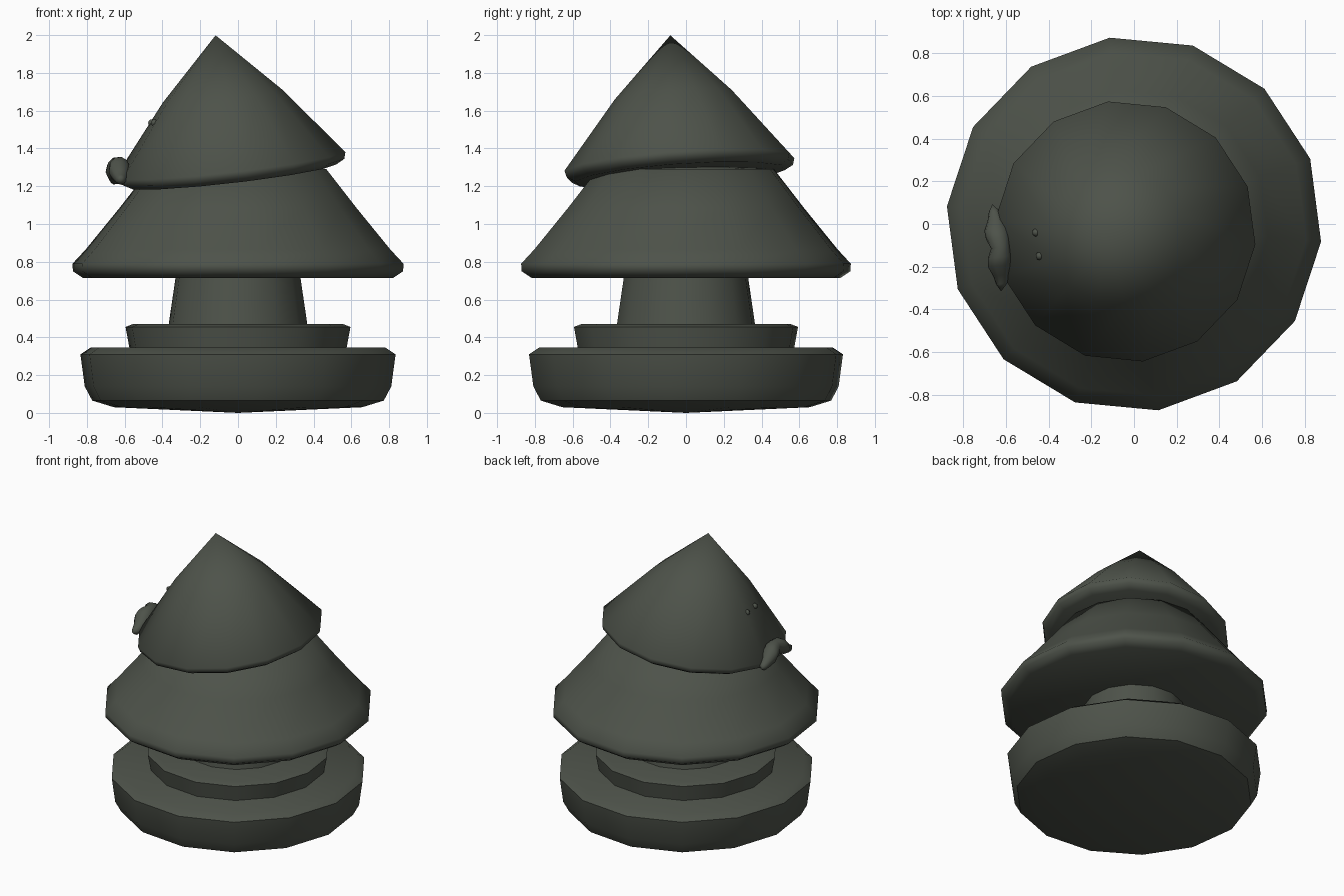
import bpy, bmesh, math
from mathutils import Vector

cube = bpy.data.objects.get("Cube")
if cube:
    bpy.data.objects.remove(cube)

SIDES = 14
TURN = math.radians(-5.4)

paint = bpy.data.materials.new("dark_grey_green")
colour = (0.075, 0.085, 0.068, 1)
paint.use_nodes = True
paint.diffuse_color = colour
paint.node_tree.nodes["Principled BSDF"].inputs["Base Color"].default_value = colour


def finish(name, bm, angle):
    bmesh.ops.recalc_face_normals(bm, faces=bm.faces)
    mesh = bpy.data.meshes.new(name)
    bm.to_mesh(mesh)
    bm.free()
    obj = bpy.data.objects.new(name, mesh)
    bpy.context.collection.objects.link(obj)
    mesh.materials.append(paint)
    bpy.ops.object.select_all(action='DESELECT')
    obj.select_set(True)
    bpy.context.view_layer.objects.active = obj
    bpy.ops.object.shade_smooth_by_angle(angle=math.radians(angle))
    return obj


def sweep(name, rings, sides, angle):
    """Skin rings given as (centre, radius, side axis, up axis)."""
    bm = bmesh.new()
    loops = []
    for centre, radius, u, v in rings:
        if radius == 0:
            loops.append([bm.verts.new(centre)] * sides)
            continue
        loops.append([bm.verts.new(centre + radius * (u * math.cos(a) + v * math.sin(a)))
                      for a in (TURN + math.tau * i / sides for i in range(sides))])
    for low, high in zip(loops, loops[1:]):
        for i in range(sides):
            j = (i + 1) % sides
            corners = list(dict.fromkeys([low[i], low[j], high[j], high[i]]))
            bm.faces.new(corners)
    return finish(name, bm, angle)


def lathe(name, profile, angle=35):
    x, y = Vector((1, 0, 0)), Vector((0, 1, 0))
    return sweep(name, [(Vector((0, 0, z)), r, x, y) for r, z in profile], SIDES, angle)


# Stepped pot and trunk
lathe("pot", [(0, 0), (0.66, 0.03), (0.775, 0.065), (0.815, 0.14),
              (0.838, 0.31), (0.785, 0.345), (0, 0.345)])
lathe("pot_step", [(0, 0.33), (0.575, 0.33), (0.598, 0.455), (0.56, 0.47), (0, 0.47)])
lathe("trunk", [(0, 0.46), (0.37, 0.46), (0.33, 0.73), (0, 0.73)])

# Lower boughs with a rounded rim and flat underside
lathe("lower_boughs", [(0, 0.715), (0.825, 0.715), (0.878, 0.75), (0.88, 0.79),
                       (0.81, 0.865), (0.63, 1.085), (0.47, 1.29), (0, 1.32)], 60)

# Upper boughs, tipped to one side
upper = lathe("upper_boughs", [(0, -0.06), (0.56, -0.06), (0.605, -0.035), (0.615, 0),
                               (0.32, 0.365), (0, 0.69)], 60)
axis = Vector((-0.115, -0.07, 1))
upper.rotation_mode = 'QUATERNION'
upper.rotation_quaternion = Vector((0, 0, 1)).rotation_difference(axis)
upper.location = (-0.04, -0.035, 1.315)

# Moustache: two drooping lobes mirrored about its middle
along = Vector((-0.1, 0.995, 0))
out = Vector((-0.995, -0.1, 0))
up = Vector((0, 0, 1))
middle = Vector((-0.625, -0.11, 1.3))
half = [(0, 0, 0.01, 0.045), (0.045, 0.008, 0, 0.056), (0.085, 0.012, -0.02, 0.056),
        (0.13, 0.008, -0.05, 0.04), (0.17, 0.012, -0.065, 0.026), (0.205, 0.018, -0.06, 0)]
path = [(-s, o, h, r) for s, o, h, r in reversed(half[1:])] + half
sweep("moustache", [(middle + along * s + out * o + up * h, r, out, up)
                    for s, o, h, r in path], 10, 60)

# Small bead eyes
for side, spot in (("left", (-0.458, -0.04, 1.535)), ("right", (-0.442, -0.15, 1.535))):
    bm = bmesh.new()
    bmesh.ops.create_uvsphere(bm, u_segments=10, v_segments=6, radius=0.019)
    finish(side + "_eye", bm, 60).location = spot
